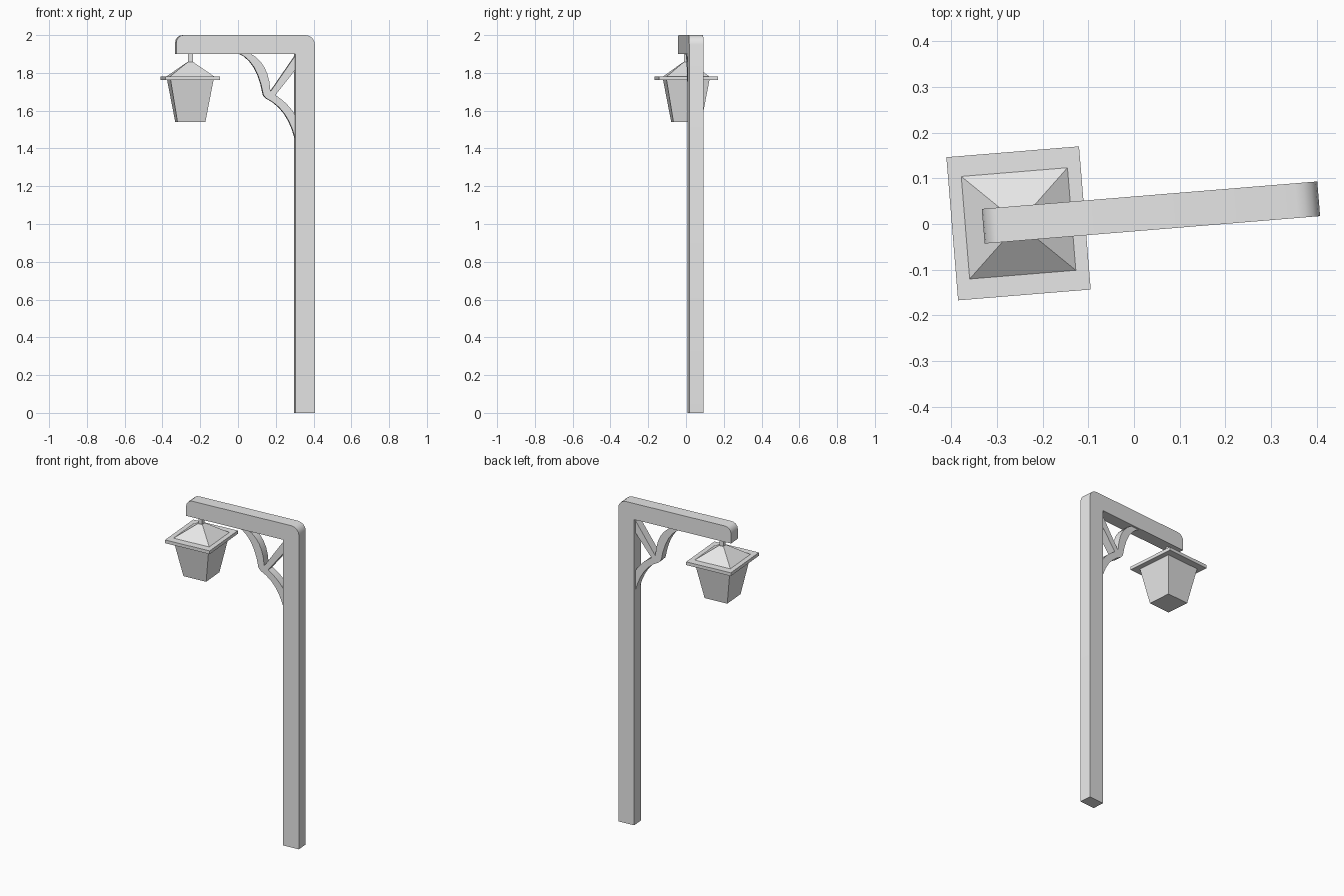
import bpy, bmesh, math
from mathutils import Matrix, Vector

if "Cube" in bpy.data.objects:
    bpy.data.objects.remove(bpy.data.objects["Cube"])

TURN = Matrix.Rotation(math.radians(4.68), 4, "Z")
MID_Y = 0.022      # shared centre plane before the turn
LAMP_X = -0.2515

grey = bpy.data.materials.new("plain_grey")
grey.use_nodes = True
grey.diffuse_color = (0.8, 0.8, 0.8, 1)
grey.node_tree.nodes["Principled BSDF"].inputs["Base Color"].default_value = grey.diffuse_color


def finish(name, bm, smooth=False):
    bmesh.ops.recalc_face_normals(bm, faces=bm.faces)
    bm.transform(TURN)
    mesh = bpy.data.meshes.new(name)
    bm.to_mesh(mesh)
    bm.free()
    mesh.materials.append(grey)
    obj = bpy.data.objects.new(name, mesh)
    bpy.context.collection.objects.link(obj)
    if smooth:
        bpy.ops.object.select_all(action="DESELECT")
        obj.select_set(True)
        bpy.context.view_layer.objects.active = obj
        bpy.ops.object.shade_smooth_by_angle(angle=math.radians(30))
    return obj


def extrude_profile(name, points, depth):
    """Extrude an x-z outline evenly about the centre plane."""
    bm = bmesh.new()
    face = bm.faces.new([bm.verts.new((x, MID_Y - depth / 2, z)) for x, z in points])
    new = bmesh.ops.extrude_face_region(bm, geom=[face])["geom"]
    bmesh.ops.translate(bm, vec=(0, depth, 0),
                        verts=[v for v in new if isinstance(v, bmesh.types.BMVert)])
    return finish(name, bm, smooth=True)


def taper_box(name, z0, z1, bottom, top):
    """Box on the lamp axis; bottom and top are (x, y) sizes."""
    bm = bmesh.new()
    bmesh.ops.create_cube(bm, size=1)
    for v in bm.verts:
        sx, sy = top if v.co.z > 0 else bottom
        v.co = (LAMP_X + v.co.x * sx, MID_Y + v.co.y * sy, z1 if v.co.z > 0 else z0)
    return finish(name, bm)


def bend(a, c, b, steps=6):
    """Points of a quadratic curve from a to b pulled towards c."""
    a, b, c = Vector(a), Vector(b), Vector(c)
    ts = [i / steps for i in range(steps + 1)]
    return [tuple(a * (1 - t) ** 2 + c * 2 * t * (1 - t) + b * t * t) for t in ts]


def corner(cx, cz, r, start, steps=4):
    """Rounded corner swept clockwise from the start angle."""
    angles = [math.radians(start - 90 * i / steps) for i in range(steps + 1)]
    return [(cx + r * math.cos(a), cz + r * math.sin(a)) for a in angles]


# Post and overhanging arm in one piece
extrude_profile("post_and_arm",
                [(0.303, 0), (0.303, 1.9), (-0.329, 1.9)]
                + corner(-0.289, 1.96, 0.04, 180)
                + corner(0.357, 1.95, 0.05, 90)
                + [(0.407, 0)], 0.076)

# Curved bracket under the arm, running from arm to post
bracket = bend((0, 1.905), (0.103, 1.867), (0.135, 1.682))
bracket += bend((0.15, 1.665), (0.265, 1.612), (0.305, 1.448))
bracket += bend((0.305, 1.575), (0.263, 1.646), (0.185, 1.69))
bracket += bend((0.172, 1.705), (0.164, 1.855), (0.06, 1.905))
extrude_profile("curved_bracket", bracket, 0.05)

# Straight brace from the bracket to the inner corner
extrude_profile("diagonal_brace",
                [(0.165, 1.69), (0.19, 1.672), (0.305, 1.817), (0.305, 1.893)], 0.05)

# Hanging lantern
taper_box("hanger", 1.85, 1.905, (0.024, 0.024), (0.024, 0.024))
taper_box("lantern_roof", 1.782, 1.857, (0.233, 0.225), (0.03, 0.03))
taper_box("lantern_brim", 1.762, 1.782, (0.291, 0.314), (0.291, 0.314))
taper_box("lantern_body", 1.54, 1.763, (0.148, 0.148), (0.228, 0.228))
